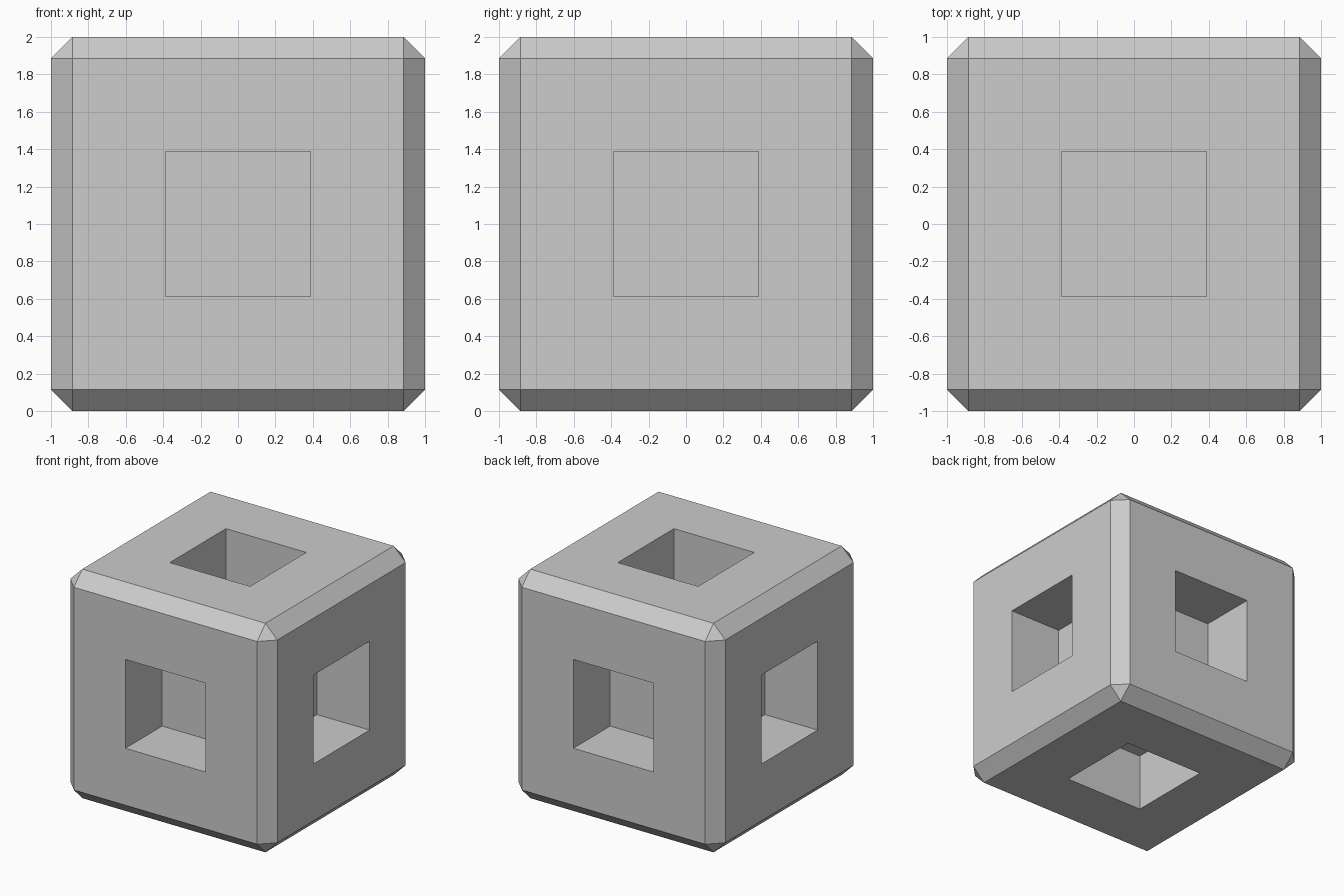
import bpy
import bmesh
from mathutils import Matrix

cube = bpy.data.objects.get("Cube")
if cube:
    bpy.data.objects.remove(cube, do_unlink=True)

EDGE = 0.115      # chamfer width
HOLE = 0.388      # half width of a recess
DEPTH = 0.508     # depth of a recess

# Plain grey material
grey = bpy.data.materials.new("mid_grey")
grey.use_nodes = True
colour = (0.605, 0.605, 0.605, 1)
grey.diffuse_color = colour
grey.node_tree.nodes["Principled BSDF"].inputs["Base Color"].default_value = colour

# Chamfered cube
bm = bmesh.new()
bmesh.ops.create_cube(bm, size=2, matrix=Matrix.Translation((0, 0, 1)))
bmesh.ops.bevel(bm, geom=bm.edges[:], offset=EDGE, offset_type='OFFSET',
                segments=1, affect='EDGES')

# Square recess in each of the six sides
sides = [f for f in bm.faces if max(abs(c) for c in f.normal) > 0.99]
bmesh.ops.inset_individual(bm, faces=sides, thickness=1 - EDGE - HOLE,
                           use_even_offset=True)
floors = bmesh.ops.extrude_discrete_faces(bm, faces=sides)["faces"]
for floor in floors:
    floor.normal_update()
    bmesh.ops.translate(bm, verts=floor.verts[:], vec=-floor.normal * DEPTH)
bmesh.ops.recalc_face_normals(bm, faces=bm.faces[:])

mesh = bpy.data.meshes.new("recessed_cube")
bm.to_mesh(mesh)
bm.free()
mesh.materials.append(grey)
block = bpy.data.objects.new("recessed_cube", mesh)
bpy.context.collection.objects.link(block)
